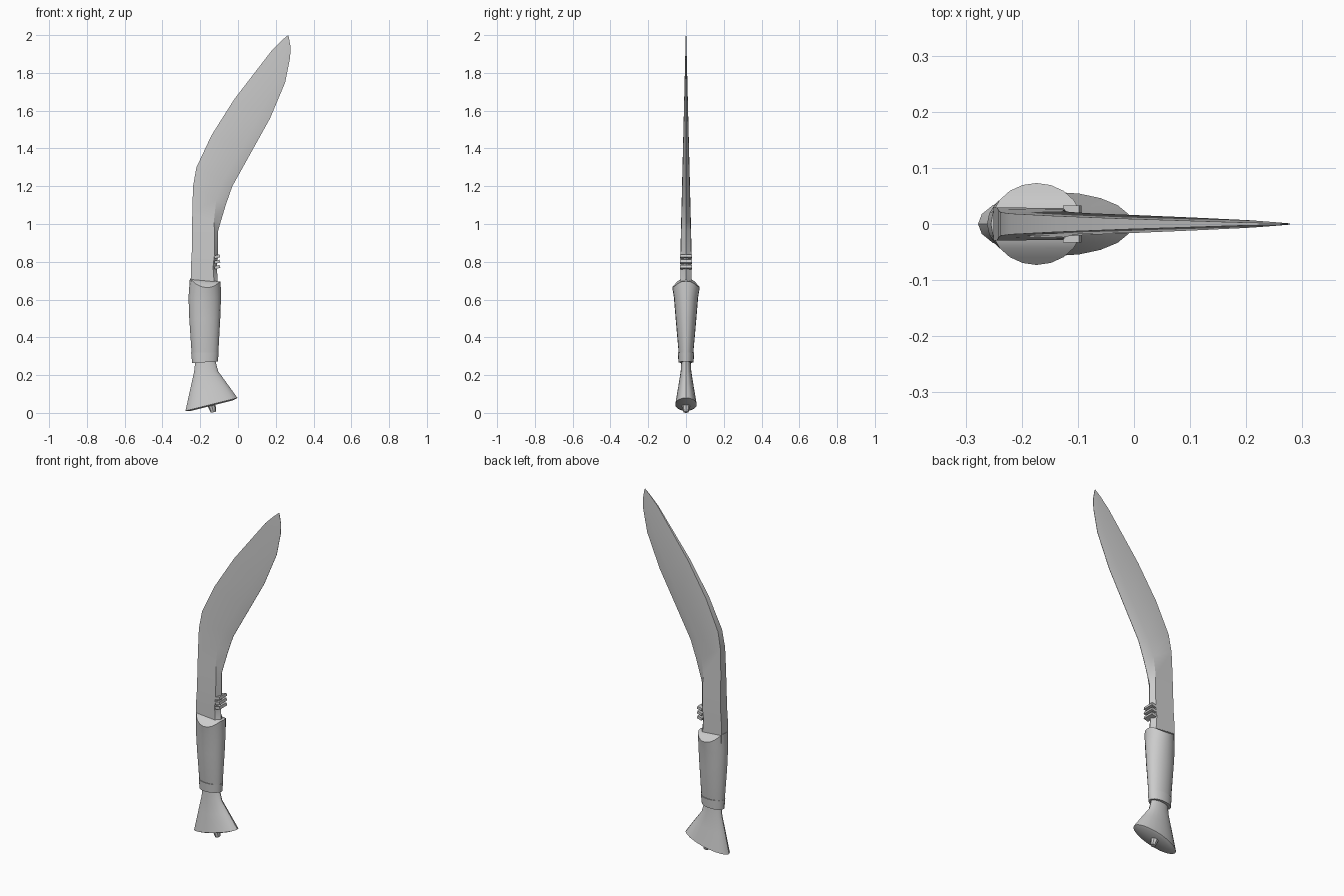
import bpy, bmesh
from math import sin, cos, pi, radians

if "Cube" in bpy.data.objects:
    bpy.data.objects.remove(bpy.data.objects["Cube"])

grey = bpy.data.materials.new("plain grey")
grey.use_nodes = True
grey.diffuse_color = (0.6, 0.6, 0.6, 1)
grey.node_tree.nodes["Principled BSDF"].inputs["Base Color"].default_value = (0.6, 0.6, 0.6, 1)


def finish(name, bm, angle=30):
    bmesh.ops.recalc_face_normals(bm, faces=bm.faces)
    mesh = bpy.data.meshes.new(name)
    bm.to_mesh(mesh)
    bm.free()
    mesh.materials.append(grey)
    obj = bpy.data.objects.new(name, mesh)
    bpy.context.collection.objects.link(obj)
    bpy.ops.object.select_all(action='DESELECT')
    obj.select_set(True)
    bpy.context.view_layer.objects.active = obj
    bpy.ops.object.shade_smooth_by_angle(angle=radians(angle))
    return obj


def loft(bm, sections):
    rings = [[bm.verts.new(p) for p in s] for s in sections]
    n = len(rings[0])
    for a, b in zip(rings, rings[1:]):
        for i in range(n):
            j = (i + 1) % n
            bm.faces.new((a[i], a[j], b[j], b[i]))
    return rings


def oval(x0, x1, ry, height, n=20):
    """Elliptical ring between x0 and x1; height(x, y) gives z."""
    c, r = (x0 + x1) / 2, (x1 - x0) / 2
    pts = [(c + r * cos(2 * pi * i / n), ry * sin(2 * pi * i / n)) for i in range(n)]
    return [(x, y, height(x, y)) for x, y in pts]


def level(z):
    return lambda x, y: z


# Blade: spine point, edge point and bevel width at each station
stations = [
    (-.25, .66, -.105, .66, .02), (-.25, .71, -.108, .71, .02),
    (-.25, .77, -.112, .77, .02), (-.245, .84, -.105, .84, .02),
    (-.243, .96, -.105, .965, .02), (-.242, 1.06, -.092, 1.01, .035),
    (-.238, 1.2, -.065, 1.1, .05), (-.22, 1.3, -.03, 1.2, .05),
    (-.14, 1.47, .07, 1.38, .05), (-.02, 1.66, .17, 1.56, .05),
    (.08, 1.79, .25, 1.75, .045), (.18, 1.92, .276, 1.88, .03),
    (.235, 1.975, .278, 1.94, .015), (.265, 2.0, .268, 1.995, .001),
]


def thickness(z):
    return min(.033, max(.001, .033 - .0275 * (z - .85)))


def blade_section(sx, sz, ex, ez, bevel):
    f = 1 - bevel / (ex - sx)
    bx, bz = sx + (ex - sx) * f, sz + (ez - sz) * f
    s, b = thickness(sz) * .9, thickness(bz) * .85
    edge = .025 if ez < .7 else .001
    return [(sx, -s, sz), (bx, -b, bz), (ex, -edge, ez),
            (ex, edge, ez), (bx, b, bz), (sx, s, sz)]


bm = bmesh.new()
rings = loft(bm, [blade_section(*s) for s in stations])
bm.faces.new(rings[0])
bm.faces.new(rings[-1])
finish("blade", bm, 25)

# Notch ridges near the foot of the cutting edge
for k in range(3):
    bm = bmesh.new()
    bmesh.ops.create_cube(bm, size=1)
    bmesh.ops.scale(bm, verts=bm.verts, vec=(.03, .066, .016))
    ridge = finish("notch_ridge_%d" % (k + 1), bm)
    ridge.location = (-.11, 0, .772 + .028 * k)
    ridge.rotation_euler.y = radians(-15)

# Grip: swelling oval with a roof-shaped top
def roof(x, y):
    return .703 - .9 * max(0, abs(y) - .03) - .1 * (x + .175)


bm = bmesh.new()
rings = loft(bm, [
    oval(-.238, -.11, .034, level(.28)),
    oval(-.246, -.104, .039, level(.32)),
    oval(-.258, -.094, .055, level(.5)),
    oval(-.262, -.09, .064, level(.61)),
    oval(-.255, -.092, .073, roof)])
bm.faces.new(rings[0])
top, half = rings[-1], len(rings[-1]) // 2
for i in range(-half // 2, half // 2):
    corners = [top[i], top[i + 1], top[(half - i - 1) % (2 * half)], top[(half - i) % (2 * half)]]
    unique = list(dict.fromkeys(corners))
    if len(unique) > 2:
        bm.faces.new(unique)
finish("grip", bm)

# Ferrule ring at the foot of the grip
bm = bmesh.new()
rings = loft(bm, [oval(-.243, -.107, .04, lambda x, y: .268 + .06 * (x + .175)),
                  oval(-.248, -.102, .043, level(.32))])
for ring in rings:
    bm.faces.new(ring)
finish("ferrule", bm)

# Pommel: flares from a narrow neck to a slanted foot
def slant(x, y):
    return .08 + .25 * x


bm = bmesh.new()
rings = loft(bm, [
    oval(-.225, -.122, .024, level(.285)),
    oval(-.232, -.105, .028, level(.22)),
    oval(-.252, -.06, .04, lambda x, y: .145 + .15 * (x + .15)),
    oval(-.278, -.003, .057, slant),
    oval(-.25, -.03, .045, lambda x, y: slant(x, y) - .007)])
bm.faces.new(rings[0])
bm.faces.new(rings[-1])
finish("pommel", bm)

# Tang nut under the pommel
bm = bmesh.new()
bmesh.ops.create_cone(bm, cap_ends=True, segments=8, radius1=.014, radius2=.022, depth=.04)
nut = finish("tang_nut", bm)
nut.location = (-.135, 0, .023)
nut.rotation_euler.y = radians(-14)
